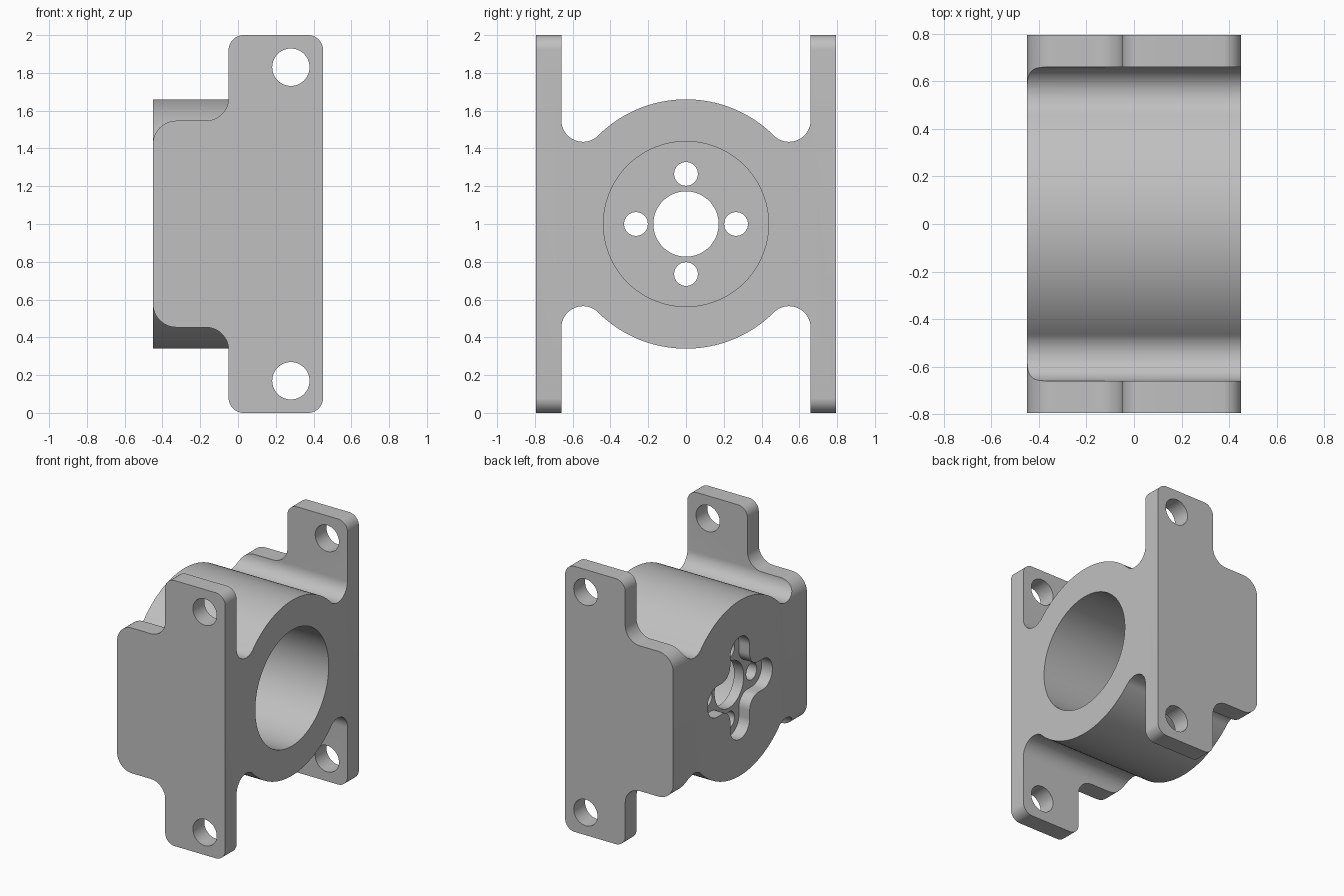
import bpy, bmesh
from math import sin, cos, pi, atan2
from mathutils import Vector

if "Cube" in bpy.data.objects:
    bpy.data.objects.remove(bpy.data.objects["Cube"], do_unlink=True)

MID = 1.0          # height of the bore axis
HALF = 0.45        # half length along x


def arc(cx, cy, r, a0, a1, n):
    return [(cx + r * cos(a0 + (a1 - a0) * i / n),
             cy + r * sin(a0 + (a1 - a0) * i / n)) for i in range(n + 1)]


def circle(cx, cy, r, n=64):
    return arc(cx, cy, r, 0, 2 * pi, n)[:-1]


def rounded(corners, n=12):
    """Round every right-angled corner (x, y, radius) of an outline."""
    pts = []
    for i, (x, y, r) in enumerate(corners):
        p = Vector((x, y))
        u = (Vector(corners[i - 1][:2]) - p).normalized()
        v = (Vector(corners[(i + 1) % len(corners)][:2]) - p).normalized()
        c = p + (u + v) * r
        for k in range(n + 1):
            t = pi / 2 * k / n
            pts.append(tuple(c - v * r * cos(t) - u * r * sin(t)))
    return pts


def prism(name, outline, axis, start, end):
    """Extrude an outline along x (outline is y, z) or y (outline is x, z)."""
    def place(a, b):
        return (start, a, b + MID) if axis == "x" else (a, start, b + MID)
    bm = bmesh.new()
    face = bm.faces.new([bm.verts.new(place(a, b)) for a, b in outline])
    moved = bmesh.ops.extrude_face_region(bm, geom=[face])["geom"]
    d = end - start
    bmesh.ops.translate(bm, vec=(d, 0, 0) if axis == "x" else (0, d, 0),
                        verts=[g for g in moved if isinstance(g, bmesh.types.BMVert)])
    bmesh.ops.recalc_face_normals(bm, faces=bm.faces)
    mesh = bpy.data.meshes.new(name)
    bm.to_mesh(mesh)
    bm.free()
    obj = bpy.data.objects.new(name, mesh)
    bpy.context.collection.objects.link(obj)
    return obj


def combine(obj, tool, operation):
    tool.hide_render = True
    mod = obj.modifiers.new("combine", "BOOLEAN")
    mod.operation, mod.object, mod.solver = operation, tool, "EXACT"
    bpy.context.view_layer.objects.active = obj
    bpy.ops.object.modifier_apply(modifier=mod.name)
    bpy.data.objects.remove(tool, do_unlink=True)


# Cross-section: round barrel blended by grooves into two upright flanges
R, FR, INNER, OUTER = 0.66, 0.115, 0.66, 0.795
gy, gz = 0.545, 0.55
blend = atan2(gz, gy)
quarter = arc(0, 0, R, pi / 2, blend, 24)
quarter += arc(gy, gz, FR, blend + pi, 2 * pi, 18)[1:]
quarter += [(INNER, 1.02), (OUTER, 1.02)]
right_half = quarter + [(a, -b) for a, b in reversed(quarter)]
section = right_half + [(-a, b) for a, b in reversed(right_half[1:-1])]
body = prism("mount_body", section, "x", -HALF, HALF)

# Flange silhouette: tall ears with a wider middle
edge = HALF + 0.0005
top = [(edge, 1, 0.08), (-0.05, 1, 0.08), (-0.05, 0.547, 0.12), (-edge, 0.547, 0.125)]
silhouette = rounded(top + [(x, -z, r) for x, z, r in reversed(top)])
envelope = prism("flange_envelope", silhouette, "y", -0.9, 0.9)
core = prism("barrel_envelope", [(-0.54, -0.8), (0.54, -0.8), (0.54, 0.8), (-0.54, 0.8)],
             "x", -0.6, 0.6)
combine(envelope, core, "UNION")
combine(body, envelope, "INTERSECT")

# Main bore, open at one end
FLOOR, POCKET = -0.28, -0.36
combine(body, prism("bore", circle(0, 0, 0.437, 96), "x", FLOOR, 0.6), "DIFFERENCE")

# Cross-shaped pocket in the closed end
w, tip, tip_r, inner_r = 0.115, 0.385, 0.112, 0.1
arm = [(w, w, inner_r), (tip, w, tip_r), (tip, -w, tip_r)]
cross = []
for k in range(4):
    c, s = round(cos(-k * pi / 2)), round(sin(-k * pi / 2))
    cross += [(a * c - b * s, a * s + b * c, r) for a, b, r in arm]
combine(body, prism("pocket", rounded(cross), "x", -0.6, POCKET), "DIFFERENCE")

# Centre hole and four screw holes through the floor
combine(body, prism("centre_hole", circle(0, 0, 0.173), "x", -0.6, 0), "DIFFERENCE")
for k in range(4):
    a = k * pi / 2
    hole = circle(0.265 * cos(a), 0.265 * sin(a), 0.063, 32)
    combine(body, prism("screw_hole", hole, "x", -0.6, 0), "DIFFERENCE")

# Mounting holes through the flange ears
for z in (-0.83, 0.83):
    combine(body, prism("ear_hole", circle(0.28, z, 0.099, 48), "y", -1, 1), "DIFFERENCE")

# Single grey material
grey = bpy.data.materials.new("light grey")
grey.use_nodes = True
colour = (0.527, 0.527, 0.527, 1)
grey.diffuse_color = colour
grey.node_tree.nodes["Principled BSDF"].inputs["Base Color"].default_value = colour
body.data.materials.clear()
body.data.materials.append(grey)
for poly in body.data.polygons:
    poly.material_index = 0

bpy.ops.object.select_all(action="DESELECT")
body.select_set(True)
bpy.context.view_layer.objects.active = body
bpy.ops.object.shade_smooth_by_angle(angle=pi / 6)
